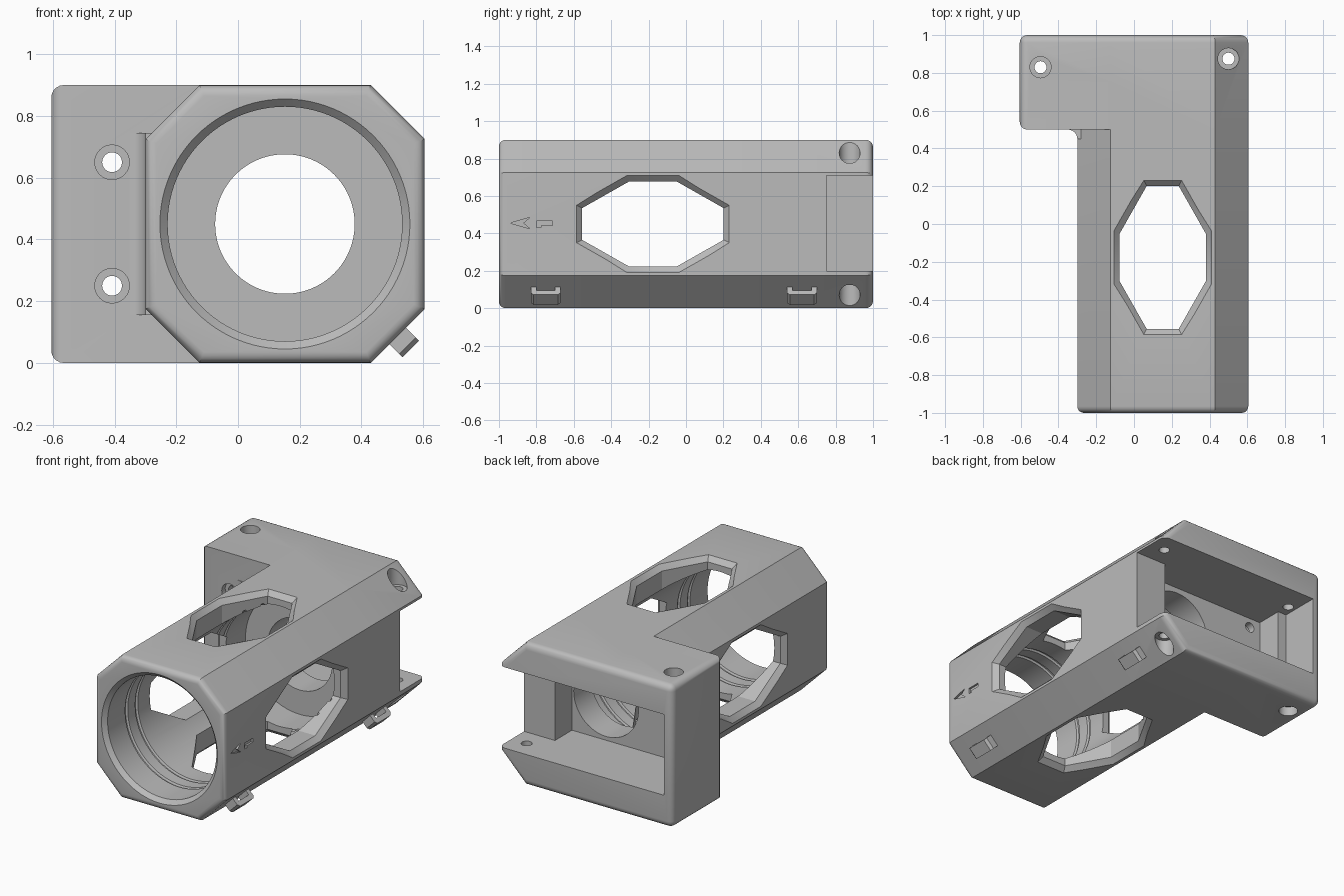
import bpy, bmesh, math
from mathutils import Matrix, Vector

cube = bpy.data.objects.get("Cube")
if cube:
    bpy.data.objects.remove(cube, do_unlink=True)

grey = bpy.data.materials.new("plain grey")
grey.use_nodes = True
grey.diffuse_color = (0.5, 0.5, 0.5, 1)
grey.node_tree.nodes["Principled BSDF"].inputs["Base Color"].default_value = (0.5, 0.5, 0.5, 1)

CX, CZ, HALF = 0.152, 0.45, 0.45      # bore axis and half width of the tube
AXES = {"x": lambda u, v, w: (w, u, v), "y": lambda u, v, w: (u, w, v), "z": lambda u, v, w: (u, v, w)}


def finish(name, bm):
    bmesh.ops.recalc_face_normals(bm, faces=bm.faces)
    mesh = bpy.data.meshes.new(name)
    bm.to_mesh(mesh)
    bm.free()
    mesh.materials.append(grey)
    obj = bpy.data.objects.new(name, mesh)
    bpy.context.collection.objects.link(obj)
    return obj


def loft(name, axis, rings, round_edge=None, radius=0.04):
    """Join outlines [(depth, points)] along an axis, optionally rounding chosen edges."""
    bm = bmesh.new()
    loops = [[bm.verts.new(AXES[axis](u, v, w)) for u, v in pts] for w, pts in rings]
    n = len(loops[0])
    for a, b in zip(loops, loops[1:]):
        for i in range(n):
            bm.faces.new((a[i], a[(i + 1) % n], b[(i + 1) % n], b[i]))
    bm.faces.new(loops[0])
    bm.faces.new(loops[-1])
    bmesh.ops.recalc_face_normals(bm, faces=bm.faces)
    if round_edge:
        edges = [e for e in bm.edges if round_edge(e.verts[0].co, e.verts[1].co)]
        bmesh.ops.bevel(bm, geom=edges, offset=radius, segments=5, profile=0.5, affect='EDGES')
    return finish(name, bm)


def prism(name, axis, pts, lo, hi, round_edge=None, radius=0.04):
    return loft(name, axis, [(lo, pts), (hi, pts)], round_edge, radius)


def box(name, x, y, z):
    return prism(name, "z", [(x[0], y[0]), (x[1], y[0]), (x[1], y[1]), (x[0], y[1])], *z)


def lathe(name, axis, centre, profile, sides=48):
    """Solid of revolution from (radius, depth) pairs."""
    rings = []
    for r, w in profile:
        rings.append((w, [(centre[0] + r * math.cos(math.tau * i / sides),
                           centre[1] + r * math.sin(math.tau * i / sides)) for i in range(sides)]))
    return loft(name, axis, rings)


def combine(target, other, operation):
    mod = target.modifiers.new("bool", 'BOOLEAN')
    mod.operation, mod.solver, mod.object = operation, 'EXACT', other
    bpy.context.view_layer.objects.active = target
    bpy.ops.object.modifier_apply(modifier=mod.name)
    bpy.data.objects.remove(other, do_unlink=True)


def cut(other):
    combine(housing, other, 'DIFFERENCE')


# Octagonal tube with a rounded front rim
C = 0.175
L, R, T = -0.3, 0.605, 0.9
octagon = [(L + C, 0), (R - C, 0), (R, C), (R, T - C), (R - C, T), (L + C, T), (L, T - C), (L, C)]
housing = prism("housing", "y", octagon, -1, 0.96,
                lambda a, b: a.y < -0.9 and b.y < -0.9, 0.035)

# Rear block, rounded except along the chamfered side
W = -0.605
block_shape = [(W, 0), (R - C, 0), (R, C), (R, T - C), (R - C, T), (W, T)]


def block_round(a, b):
    back = a.y > 0.9 and b.y > 0.9
    side = a.x < W + 0.01 and b.x < W + 0.01
    return back or side


block = prism("rear_block", "y", block_shape, 0.5, 1, block_round)
combine(housing, block, 'UNION')

# Concave fillet between the block and the tube
arc = [(-0.35 + 0.05 * math.sin(t * math.pi / 12), 0.45 + 0.05 * math.cos(t * math.pi / 12)) for t in range(7)]
combine(housing, prism("fillet", "z", arc + [(-0.27, 0.45), (-0.27, 0.55), (-0.35, 0.55)], C - 0.02, T - C + 0.02), 'UNION')

# Stepped bore with shallow ring grooves
bore = [(0.455, -1.05), (0.38, -0.975)]
for y in (-0.8, -0.7, 0.06, 0.16):
    bore += [(0.38, y), (0.392, y + 0.006), (0.392, y + 0.02), (0.38, y + 0.026)]
bore += [(0.38, 0.4), (0.226, 0.4), (0.226, 0.7)]
cut(lathe("bore_cutter", "y", (CX, CZ), bore, 96))

# Rear cavity, open to the back and one side, with a deeper pocket
cut(box("cavity_cutter", (-0.545, 0.8), (0.75, 1.2), (0.2, 0.71)))
cut(box("pocket_cutter", (-0.485, 0.39), (0.58, 0.8), (0.2, 0.71)))


# Eight-sided windows through all four walls, flared at the outside
def window(across, grow):
    y0 = -0.177
    ends = [(0.378, 0.085), (0.126, 0.228)]
    quarter = [(w + grow, l + grow * 0.5) if i == 0 else (w + grow * 0.5, l + grow)
               for i, (l, w) in enumerate([(0.126, 0.228), (0.378, 0.085)])]
    half = quarter + [(-w, l) for w, l in reversed(quarter)]
    pts = half + [(-w, -l) for w, l in half]
    return [(across + w, y0 + l) for w, l in pts]


def window_rings(across, lo, hi):
    return [(lo - 0.05, window(across, 0.08)), (lo + 0.03, window(across, 0)),
            (hi - 0.03, window(across, 0)), (hi + 0.05, window(across, 0.08))]


cut(loft("window_cutter", "z", window_rings(CX, 0, T)))
side_rings = [(w, [(y, z) for z, y in pts]) for w, pts in window_rings(CZ, L, R)]
cut(loft("window_cutter", "x", side_rings))

# Counterbored screw holes
for x, y, depth in ((-0.495, 0.83, 0.06), (0.5, 0.875, 0.125)):
    cut(lathe("screw_cutter", "z", (x, y), [(0.056, -0.1), (0.056, depth), (0.032, depth), (0.032, T - depth),
                                             (0.056, T - depth), (0.056, 1)], 32))
for z in (0.25, 0.65):
    cut(lathe("screw_cutter", "y", (-0.408, z), [(0.056, 0.4), (0.056, 0.535), (0.032, 0.535), (0.032, 0.7)], 32))

# Engraved direction arrow
head = [(-0.94, 0.455), (-0.835, 0.425), (-0.87, 0.455), (-0.835, 0.485)]
tail = [(-0.8, 0.43), (-0.775, 0.43), (-0.775, 0.443), (-0.715, 0.443), (-0.715, 0.467), (-0.8, 0.467)]
for shape in (head, tail):
    cut(prism("arrow_cutter", "x", shape, R - 0.012, R + 0.05))

# Tie loops on the lower chamfer
slope = Matrix.Translation((R - C / 2, 0, C / 2)) @ Matrix.Rotation(math.radians(135), 4, 'Y')
arch = [(-0.08, -0.01), (-0.05, -0.01), (-0.05, 0.03), (0.05, 0.03), (0.05, -0.01), (0.08, -0.01),
        (0.08, 0.045), (0.065, 0.06), (-0.065, 0.06), (-0.08, 0.045)]
for name, y in (("front_tie_loop", -0.75), ("rear_tie_loop", 0.62)):
    loop = prism(name, "x", arch, -0.038, 0.038)
    loop.data.transform(Matrix.Translation((0, y, 0)) @ slope)

# Smooth shading with sharp edges kept
for obj in bpy.context.scene.objects:
    if obj.type == 'MESH' and obj.data.materials and obj.data.materials[0] == grey:
        bpy.ops.object.select_all(action='DESELECT')
        obj.select_set(True)
        bpy.context.view_layer.objects.active = obj
        bpy.ops.object.shade_smooth_by_angle(angle=math.radians(25))
